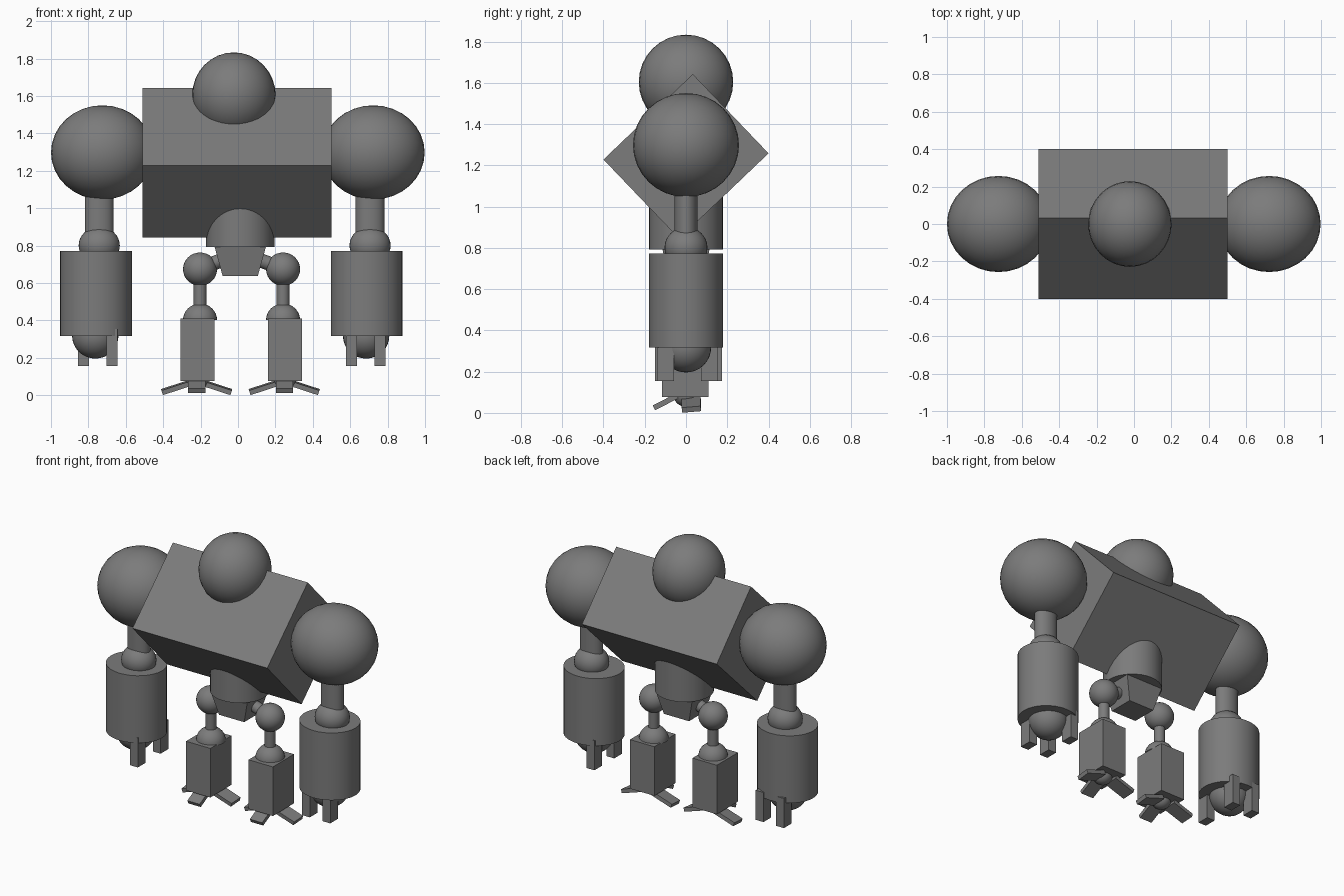
import bpy, bmesh, math
from mathutils import Vector

if "Cube" in bpy.data.objects:
    bpy.data.objects.remove(bpy.data.objects["Cube"])


def ball(name, loc, radii, cut=None):
    """Smooth ellipsoid; cut removes everything below that local height."""
    bpy.ops.mesh.primitive_uv_sphere_add(segments=32, ring_count=16, radius=1, location=loc)
    o = bpy.context.object
    o.name, o.scale = name, radii
    bpy.ops.object.shade_smooth()
    if cut is not None:
        bm = bmesh.new()
        bm.from_mesh(o.data)
        low = [v for v in bm.verts if v.co.z < cut]
        bmesh.ops.delete(bm, geom=low, context='VERTS')
        bm.to_mesh(o.data)
        bm.free()
    return o


def rod(name, a, b, rx, ry):
    """Cylinder with an elliptical section running from a to b."""
    a, b = Vector(a), Vector(b)
    d = b - a
    bpy.ops.mesh.primitive_cylinder_add(vertices=32, radius=1, depth=1, location=(a + b) / 2)
    o = bpy.context.object
    o.name, o.scale = name, (rx, ry, d.length)
    if abs(d.x) > 1e-4:
        o.rotation_euler = (0, math.atan2(d.x, d.z), 0)
    bpy.ops.object.transform_apply(location=False, rotation=False, scale=True)
    bpy.ops.object.shade_smooth_by_angle(angle=math.radians(40))
    return o


def box(name, loc, size, rot=(0, 0, 0)):
    bpy.ops.mesh.primitive_cube_add(size=1, location=loc, rotation=rot)
    o = bpy.context.object
    o.name, o.scale = name, size
    return o


def loft(name, ring_a, ring_b):
    """Flat-sided solid between two matching outlines."""
    bm = bmesh.new()
    va = [bm.verts.new(p) for p in ring_a]
    vb = [bm.verts.new(p) for p in ring_b]
    n = len(va)
    bm.faces.new(va)
    bm.faces.new(vb[::-1])
    for i in range(n):
        j = (i + 1) % n
        bm.faces.new((va[i], vb[i], vb[j], va[j]))
    bmesh.ops.recalc_face_normals(bm, faces=bm.faces)
    me = bpy.data.meshes.new(name)
    bm.to_mesh(me)
    bm.free()
    o = bpy.data.objects.new(name, me)
    bpy.context.collection.objects.link(o)
    return o


# torso: block tipped onto its edge
side = [(0.033, 1.642), (-0.40, 1.228), (-0.033, 0.844), (0.40, 1.258)]
loft("torso", [(-0.51, y, z) for y, z in side], [(0.499, y, z) for y, z in side])
ball("head", (-0.022, 0, 1.604), (0.223, 0.229, 0.229))

# waist and tapered pelvis
rod("waist", (0.012, 0, 0.793), (0.012, 0, 1.15), 0.182, 0.18)
corners = [(-1, -1), (1, -1), (1, 1), (-1, 1)]
loft("pelvis",
     [(0.012 + 0.139 * x, 0.115 * y, 0.80) for x, y in corners],
     [(0.012 + 0.094 * x, 0.085 * y, 0.637) for x, y in corners])

# arms; the second hand is the first turned half round
for tag, x, turn in (("left", -0.742, -1), ("right", 0.706, 1)):
    fx = x - 0.018
    ball(tag + "_shoulder", (x + 0.017, 0, 1.298), (0.275, 0.257, 0.252))
    rod(tag + "_upper_arm", (x, 0, 0.82), (x, 0, 1.15), 0.077, 0.056)
    ball(tag + "_elbow", (x, 0, 0.801), (0.11, 0.104, 0.1))
    rod(tag + "_forearm", (fx, 0, 0.317), (fx, 0, 0.772), 0.192, 0.179)
    ball(tag + "_palm", (fx - 0.003, 0, 0.318), (0.124, 0.122, 0.122))
    ox, thumb = (-0.005, 0.113) if turn > 0 else (0.01, 0.110)
    front_y = -0.098 if turn > 0 else -0.134
    for i, (dx, dy) in enumerate(((0.076, front_y), (-0.077, front_y), (-0.077, thumb))):
        box(f"{tag}_finger_{i}", (fx + turn * dx + ox, turn * dy, 0.255),
            (0.058, 0.082, 0.20))

# legs
for tag, x, s in (("left", -0.203, -1), ("right", 0.241, 1)):
    bx = x + (0.01 if s > 0 else -0.014)
    rod(tag + "_hip_link", (x, 0, 0.677), (0.012 + s * 0.05, 0, 0.742), 0.038, 0.038)
    ball(tag + "_hip", (x, 0, 0.674), (0.091, 0.09, 0.089))
    rod(tag + "_thigh", (x, 0, 0.42), (x, 0, 0.65), 0.034, 0.034)
    ball(tag + "_knee", (x, 0, 0.402), (0.091, 0.09, 0.088), cut=-0.05)
    box(tag + "_shin", (bx, -0.003, 0.243), (0.182, 0.226, 0.332))
    # foot with one forward and two sideways toes
    ball(tag + "_ankle", (bx, 0, 0.085), (0.06, 0.06, 0.055))
    for k in (-1, 1):
        box(f"{tag}_side_toe_{k + 1}", (bx - 0.004 + k * 0.114, 0.026, 0.040),
            (0.15, 0.092, 0.026), (math.radians(5), math.radians(18 * k), 0))
    box(tag + "_front_toe", (bx - 0.003, -0.098, 0.054), (0.092, 0.13, 0.026),
        (math.radians(27), 0, 0))

# dark grey finish
grey = bpy.data.materials.new("dark_grey")
grey.diffuse_color = (0.2, 0.2, 0.2, 1)
grey.use_nodes = True
grey.node_tree.nodes["Principled BSDF"].inputs["Base Color"].default_value = grey.diffuse_color
for o in bpy.data.objects:
    o.data.materials.append(grey)
